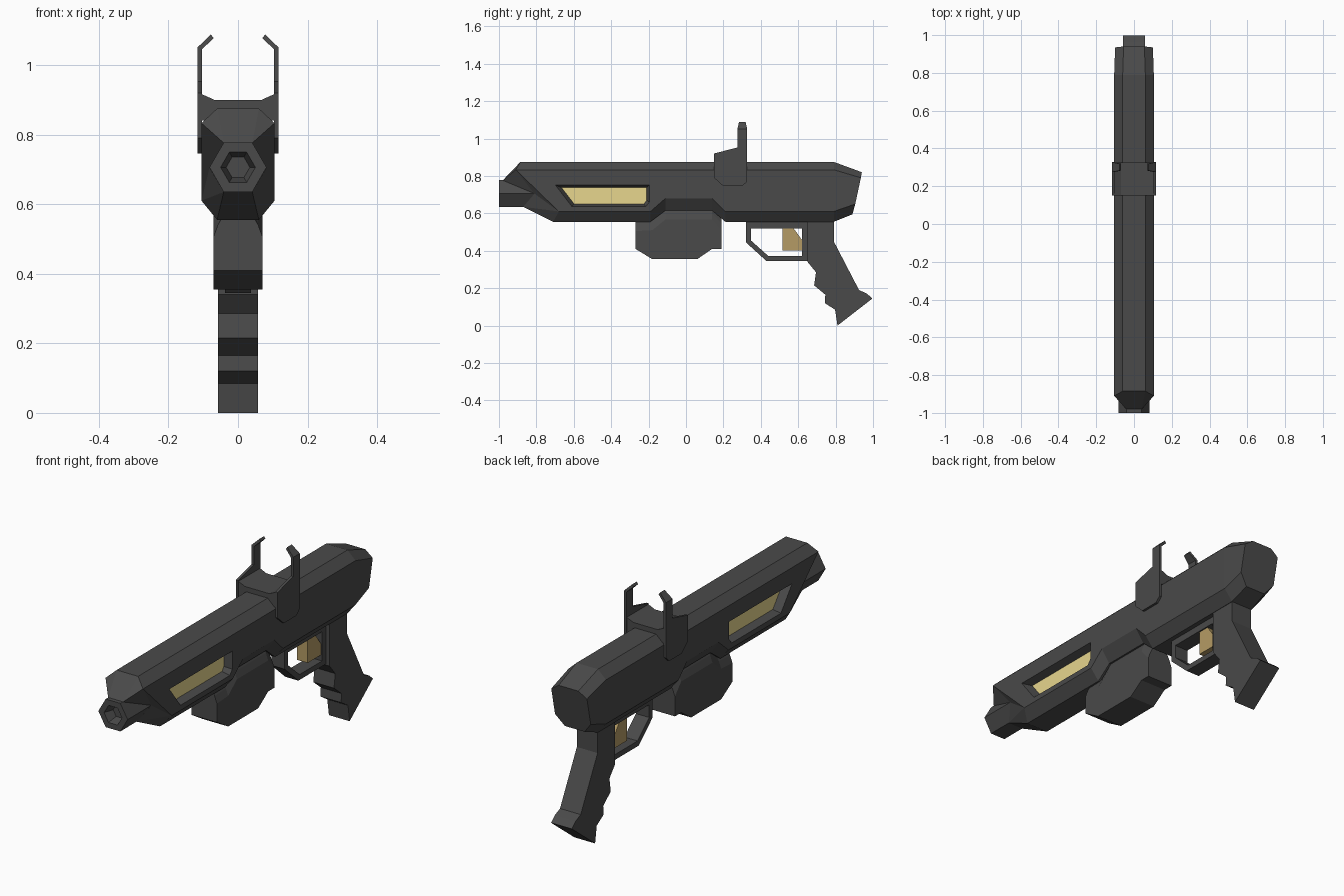
import bpy, bmesh, math

if "Cube" in bpy.data.objects:
    bpy.data.objects.remove(bpy.data.objects["Cube"], do_unlink=True)


def material(name, rgb):
    m = bpy.data.materials.new(name)
    m.use_nodes = True
    m.diffuse_color = (*rgb, 1)
    m.node_tree.nodes["Principled BSDF"].inputs["Base Color"].default_value = (*rgb, 1)
    return m


GRAY = material("dark gray", (0.068, 0.068, 0.068))
GOLD = material("pale gold", (0.80, 0.67, 0.27))
BRONZE = material("trigger tan", (0.46, 0.33, 0.13))


def finish(name, bm, mat):
    bmesh.ops.recalc_face_normals(bm, faces=bm.faces)
    mesh = bpy.data.meshes.new(name)
    bm.to_mesh(mesh)
    bm.free()
    mesh.materials.append(mat)
    ob = bpy.data.objects.new(name, mesh)
    bpy.context.collection.objects.link(ob)
    return ob


def loft(name, rings, mat):
    """Skin closed rings of equal length and cap both ends."""
    bm = bmesh.new()
    vs = [[bm.verts.new(p) for p in ring] for ring in rings]
    n = len(vs[0])
    for a, b in zip(vs, vs[1:]):
        for i in range(n):
            j = (i + 1) % n
            bm.faces.new((a[i], a[j], b[j], b[i]))
    bm.faces.new(vs[0])
    bm.faces.new(vs[-1])
    return finish(name, bm, mat)


def side_plate(name, outline, x0, x1, mat):
    """Extrude a (y, z) outline between two x positions."""
    return loft(name, [[(x, y, z) for y, z in outline] for x in (x0, x1)], mat)


def mirrored(half):
    """Complete a ring from its +x half."""
    return half + [(-x, y, z) for x, y, z in reversed(half)]


# Main body: chamfered sections, each half running from top to bottom
TOP_W, SIDE_W = 0.06, 0.105


def section(y, side_low=0.61, low=0.555):
    return [(TOP_W, y, 0.875), (SIDE_W, y, 0.833), (SIDE_W, y, side_low), (TOP_W, y, low)]


nose = [(TOP_W, -0.885, 0.875), (SIDE_W, -0.91, 0.833), (SIDE_W, -0.68, 0.61), (TOP_W, -0.71, 0.555)]
butt = [(0.055, 0.94, 0.82), (0.1, 0.935, 0.79), (0.1, 0.905, 0.65), (0.055, 0.89, 0.595)]
halves = [nose, section(-0.19), section(-0.11, 0.68, 0.615), section(0.14, 0.68, 0.615),
          section(0.21), section(0.79), butt]
body = loft("body", [mirrored(h) for h in halves], GRAY)

# Nose taper: replace the front cap with faces running to the barrel hexagon
bm = bmesh.new()
bm.from_mesh(body.data)
bm.verts.ensure_lookup_table()
front = [bm.verts[i] for i in range(8)]
cap = next(f for f in bm.faces if set(f.verts) == set(front))
bmesh.ops.delete(bm, geom=[cap], context='FACES_ONLY')
hexa = [bm.verts.new(p) for p in mirrored(
    [(0.041, -0.98, 0.776), (0.082, -0.81, 0.705), (0.041, -0.87, 0.635)])]
for b, h in ((front, hexa), (front[::-1], hexa[::-1])):
    bm.faces.new((b[0], b[1], h[0]))
    bm.faces.new((b[1], h[1], h[0]))
    bm.faces.new((b[1], b[2], h[1]))
    bm.faces.new((b[2], h[2], h[1]))
    bm.faces.new((b[2], b[3], h[2]))
bm.faces.new((front[0], front[7], hexa[5], hexa[0]))
bm.faces.new((front[3], front[4], hexa[3], hexa[2]))
bm.faces.new(hexa)
bmesh.ops.recalc_face_normals(bm, faces=bm.faces)
bm.to_mesh(body.data)
bm.free()

# Side windows: tapered recesses with a gold floor
rim = [(-0.70, 0.752), (-0.195, 0.752), (-0.195, 0.66), (-0.215, 0.635), (-0.61, 0.635)]
floor = [(-0.665, 0.737), (-0.21, 0.737), (-0.21, 0.67), (-0.225, 0.65), (-0.598, 0.65)]
for s, side in ((1, "left"), (-1, "right")):
    cutter = loft("window_cutter", [[(s * 0.105, y, z) for y, z in rim],
                                    [(s * 0.065, y, z) for y, z in floor]], GRAY)
    # carry the rim a little past the body surface
    for v in cutter.data.vertices[:5]:
        v.co.x += s * 0.002
    cutter.hide_render = True
    mod = body.modifiers.new("window", 'BOOLEAN')
    mod.operation = 'DIFFERENCE'
    mod.solver = 'EXACT'
    mod.object = cutter
    bpy.context.view_layer.objects.active = body
    bpy.ops.object.modifier_apply(modifier=mod.name)
    bpy.data.objects.remove(cutter, do_unlink=True)
    side_plate(side + "_window", floor, s * 0.062, s * 0.068, GOLD)


# Barrel: hexagonal tube with a recessed bore
def hexagon(r, y):
    return [(r * math.cos(k * math.pi / 3), y, 0.706 + r * math.sin(k * math.pi / 3)) for k in range(6)]


loft("barrel", [hexagon(r, y) for r, y in
                ((0.082, -0.80), (0.082, -1.0), (0.05, -1.0), (0.034, -0.95))], GRAY)

# Magazine under the body, its shoulders following the raised belly
mag = [(-0.27, 0.41, 0.505), (-0.18, 0.355, 0.51), (-0.11, 0.355, 0.567),
       (0.06, 0.355, 0.567), (0.14, 0.41, 0.567), (0.19, 0.41, 0.51)]
loft("magazine", [mirrored([(0.045, y, s + 0.06), (0.058, y, s + 0.035), (0.071, y, s), (0.071, y, b)])
                  for y, b, s in mag], GRAY)

# Trigger guard: outer and inner loops bridged into a frame
outer = [(0.32, 0.56), (0.32, 0.445), (0.43, 0.345), (0.66, 0.345), (0.66, 0.56)]
inner = [(0.347, 0.52), (0.347, 0.455), (0.44, 0.372), (0.62, 0.372), (0.62, 0.52)]
bm = bmesh.new()
loops = [[bm.verts.new((x, y, z)) for y, z in pts]
         for x, pts in ((-0.037, outer), (0.037, outer), (0.037, inner), (-0.037, inner))]
for a, b in zip(loops, loops[1:] + loops[:1]):
    for i in range(5):
        j = (i + 1) % 5
        bm.faces.new((a[i], a[j], b[j], b[i]))
finish("trigger_guard", bm, GRAY)

side_plate("trigger", [(0.515, 0.53), (0.575, 0.53), (0.575, 0.52), (0.622, 0.455),
                       (0.622, 0.40), (0.515, 0.40)], -0.03, 0.03, BRONZE)

# Grip with finger steps
side_plate("grip", [(0.65, 0.56), (0.79, 0.56), (0.79, 0.45), (0.925, 0.19), (0.965, 0.172),
                    (0.997, 0.145), (0.81, 0.0), (0.797, 0.085), (0.742, 0.12), (0.745, 0.165),
                    (0.685, 0.215), (0.695, 0.285), (0.65, 0.34)], -0.058, 0.058, GRAY)

# Sight: saddle over the body, two posts with inward tips
saddle = mirrored([(0.068, 0, 0.9), (0.108, 0, 0.918), (0.108, 0, 0.84), (0.05, 0, 0.84)])
loft("sight_saddle", [[(x, y, z) for x, _, z in saddle] for y in (0.152, 0.325)], GRAY)
post = [(0.15, 0.92), (0.15, 0.79), (0.2, 0.745), (0.3, 0.745), (0.327, 0.77),
        (0.327, 1.05), (0.275, 1.05), (0.275, 0.952)]
for s, side in ((1, "left"), (-1, "right")):
    side_plate(side + "_sight_post", post, s * 0.104, s * 0.117, GRAY)
    loft(side + "_sight_tip", [
        [(s * 0.117, 0.275, 1.05), (s * 0.117, 0.327, 1.05), (s * 0.104, 0.327, 1.045), (s * 0.104, 0.275, 1.045)],
        [(s * 0.078, 0.283, 1.088), (s * 0.078, 0.319, 1.088), (s * 0.07, 0.319, 1.077), (s * 0.07, 0.283, 1.077)],
    ], GRAY)
